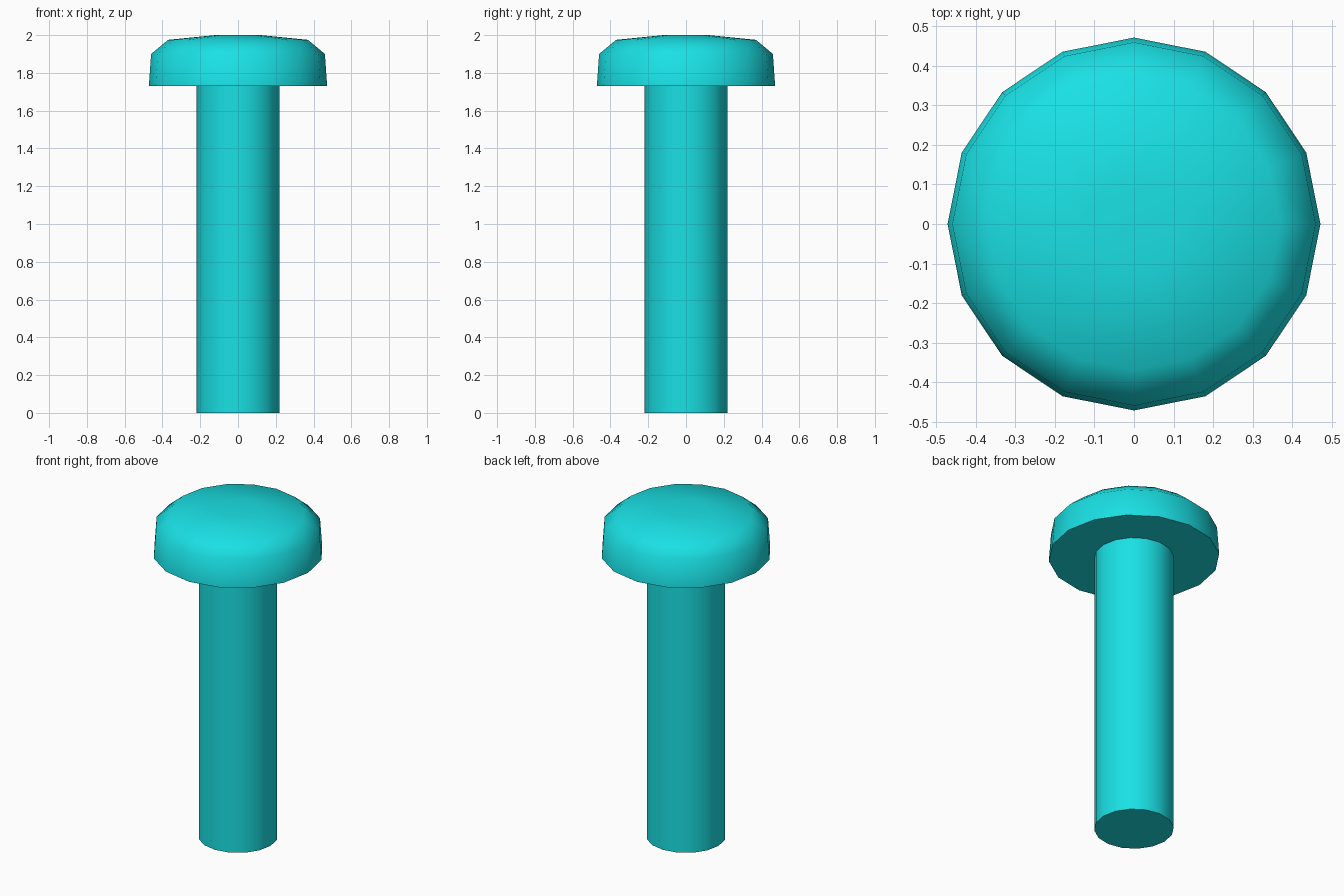
import bpy, bmesh
from math import cos, sin, pi, radians

if "Cube" in bpy.data.objects:
    bpy.data.objects.remove(bpy.data.objects["Cube"])

SIDES = 16

mat = bpy.data.materials.new("teal")
mat.diffuse_color = (0.01, 0.75, 0.78, 1)
mat.use_nodes = True
mat.node_tree.nodes["Principled BSDF"].inputs["Base Color"].default_value = mat.diffuse_color


def lathe(name, profile):
    """Closed solid of revolution from (radius, z) points, bottom to top."""
    bm = bmesh.new()
    rings = [[bm.verts.new((r * cos(2 * pi * i / SIDES), r * sin(2 * pi * i / SIDES), z))
              for i in range(SIDES)] for r, z in profile]
    for low, high in zip(rings, rings[1:]):
        for i in range(SIDES):
            j = (i + 1) % SIDES
            bm.faces.new((low[i], low[j], high[j], high[i]))
    bm.faces.new(rings[0][::-1])
    bm.faces.new(rings[-1])
    mesh = bpy.data.meshes.new(name)
    bm.to_mesh(mesh)
    bm.free()
    obj = bpy.data.objects.new(name, mesh)
    bpy.context.collection.objects.link(obj)
    mesh.materials.append(mat)
    bpy.ops.object.select_all(action='DESELECT')
    obj.select_set(True)
    bpy.context.view_layer.objects.active = obj
    bpy.ops.object.shade_smooth_by_angle(angle=radians(60))
    return obj


# Straight round shaft, reaching just inside the head
lathe("shaft", [(0.22, 0), (0.22, 1.75)])

# Domed head with slightly tapered rim
lathe("head", [(0.472, 1.73), (0.46, 1.90), (0.37, 1.975), (0.12, 2.0)])
